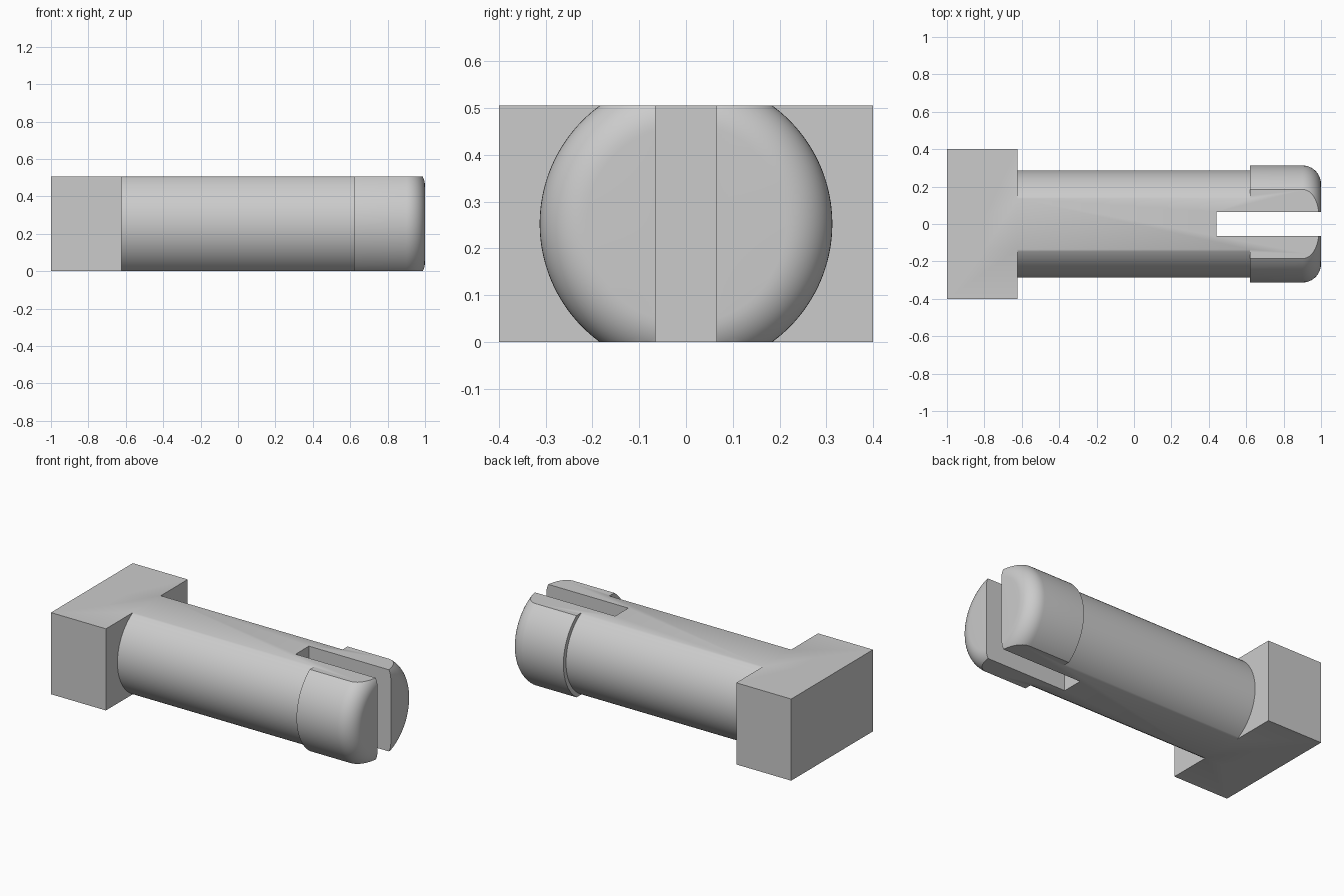
import bpy, bmesh, math
from mathutils import Matrix, Vector

default = bpy.data.objects.get("Cube")
if default:
    bpy.data.objects.remove(default, do_unlink=True)

HEIGHT = 0.505
MID = HEIGHT / 2

grey = bpy.data.materials.new("plain_grey")
grey.use_nodes = True
grey.diffuse_color = (0.6, 0.6, 0.6, 1)
grey.node_tree.nodes["Principled BSDF"].inputs["Base Color"].default_value = (0.6, 0.6, 0.6, 1)


def make_object(name, bm):
    bmesh.ops.recalc_face_normals(bm, faces=bm.faces)
    mesh = bpy.data.meshes.new(name)
    bm.to_mesh(mesh)
    bm.free()
    mesh.materials.append(grey)
    obj = bpy.data.objects.new(name, mesh)
    bpy.context.collection.objects.link(obj)
    return obj


def box(name, low, high):
    low, high = Vector(low), Vector(high)
    bm = bmesh.new()
    bmesh.ops.create_cube(bm, size=1, matrix=Matrix.Translation((low + high) / 2)
                          @ Matrix.Diagonal((*(high - low), 1)))
    return make_object(name, bm)


def lathe(name, profile, steps=128):
    """Spin (x, radius) points around the pin axis."""
    bm = bmesh.new()
    verts = [bm.verts.new((x, r, MID)) for x, r in profile]
    edges = [bm.edges.new(pair) for pair in zip(verts, verts[1:])]
    bmesh.ops.spin(bm, geom=verts + edges, cent=(0, 0, MID), axis=(1, 0, 0),
                   angle=math.tau, steps=steps, use_duplicate=False)
    bmesh.ops.remove_doubles(bm, verts=bm.verts, dist=1e-5)
    return make_object(name, bm)


def combine(target, tool, operation):
    """Apply a boolean and discard the tool."""
    mod = target.modifiers.new(operation.lower(), "BOOLEAN")
    mod.operation, mod.object, mod.solver = operation, tool, "EXACT"
    bpy.ops.object.select_all(action="DESELECT")
    bpy.context.view_layer.objects.active = target
    target.select_set(True)
    bpy.ops.object.modifier_apply(modifier=mod.name)
    bpy.data.objects.remove(tool, do_unlink=True)


# Round shaft with a wider collar and a rounded tip
SHAFT_R, COLLAR_R, FILLET = 0.287, 0.313, 0.1
profile = [(-0.8, 0), (-0.8, SHAFT_R), (0.62, SHAFT_R), (0.62, COLLAR_R)]
for i in range(13):
    a = math.radians(90 * i / 12)
    profile.append((1 - FILLET + FILLET * math.sin(a),
                    COLLAR_R - FILLET + FILLET * math.cos(a)))
profile.append((1, 0))
pin = lathe("split_pin", profile)

# Flat top and bottom, split tip, and rectangular head
combine(pin, box("flats", (-1.5, -1, 0), (1.5, 1, HEIGHT)), "INTERSECT")
combine(pin, box("slot", (0.44, -0.065, -0.5), (1.5, 0.065, 1)), "DIFFERENCE")
combine(pin, box("head", (-1, -0.4, 0), (-0.624, 0.4, HEIGHT)), "UNION")

bpy.ops.object.shade_smooth_by_angle(angle=math.radians(30))
